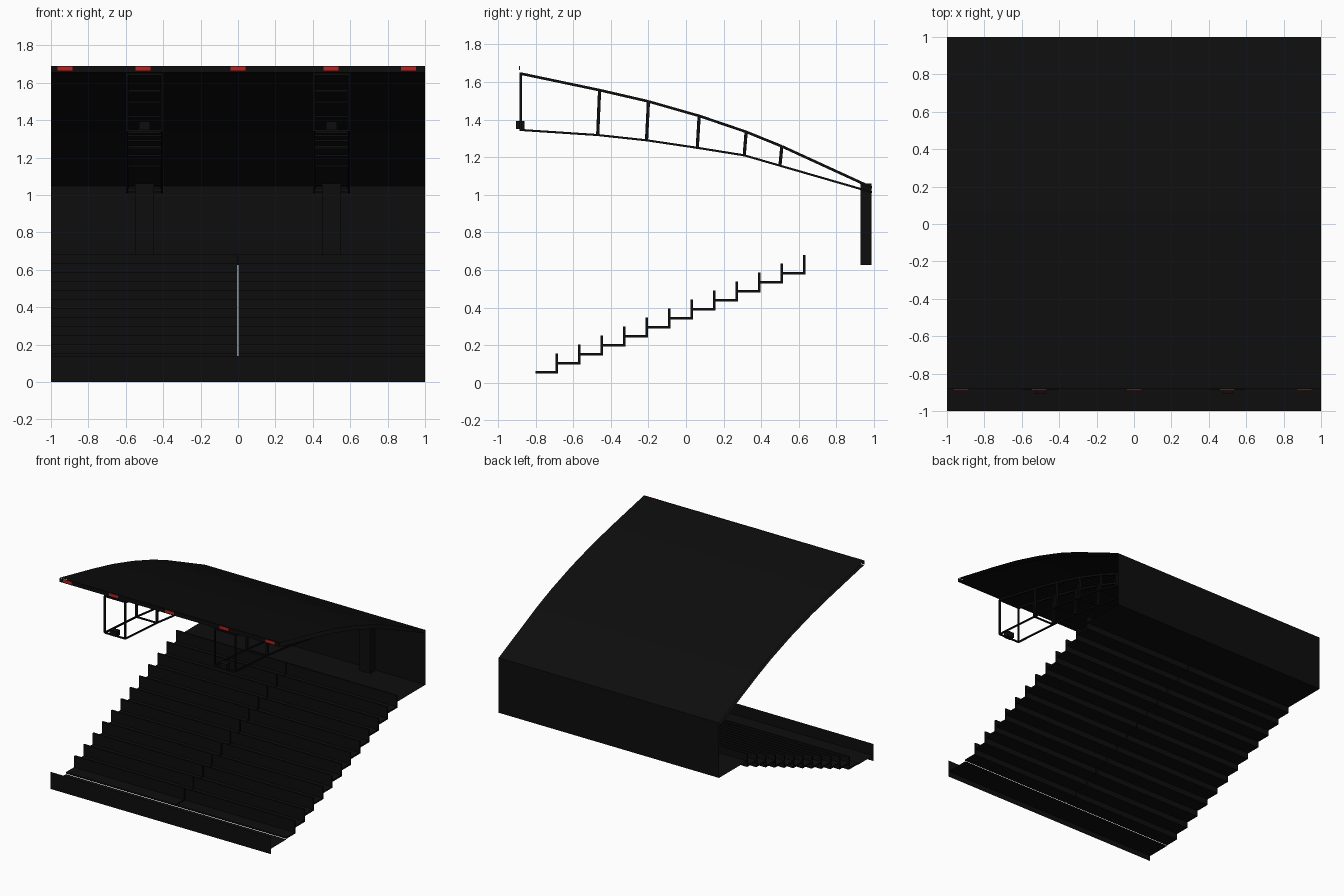
import bpy, bmesh
from mathutils import Vector

if "Cube" in bpy.data.objects:
    bpy.data.objects.remove(bpy.data.objects["Cube"])


def material(name, rgb):
    m = bpy.data.materials.new(name)
    m.diffuse_color = (*rgb, 1)
    m.use_nodes = True
    m.node_tree.nodes["Principled BSDF"].inputs["Base Color"].default_value = m.diffuse_color
    return m


DARK = material("dark_steel", (0.004, 0.004, 0.004))
RED = material("red_panel", (0.5, 0.015, 0.015))


def make(name, bm, mat=DARK):
    me = bpy.data.meshes.new(name)
    bm.to_mesh(me)
    bm.free()
    ob = bpy.data.objects.new(name, me)
    ob.data.materials.append(mat)
    bpy.context.collection.objects.link(ob)
    return ob


def extrude_x(name, profile, x0, x1, closed=False):
    """Sweep a (y, z) profile along x; closed profiles get end caps."""
    bm = bmesh.new()
    a = [bm.verts.new((x0, y, z)) for y, z in profile]
    b = [bm.verts.new((x1, y, z)) for y, z in profile]
    n = len(profile)
    for i in range(n if closed else n - 1):
        j = (i + 1) % n
        bm.faces.new((a[i], b[i], b[j], a[j]))
    if closed:
        bm.faces.new(a)
        bm.faces.new(b[::-1])
        bmesh.ops.recalc_face_normals(bm, faces=bm.faces)
    return make(name, bm)


def add_box(bm, lo, hi):
    verts = bmesh.ops.create_cube(bm, size=1)["verts"]
    lo, hi = Vector(lo), Vector(hi)
    for v in verts:
        v.co = (lo + hi) / 2 + Vector(c * d for c, d in zip(v.co, hi - lo))


def add_bar(bm, p, q, w):
    """Square bar of width w between two points."""
    p, q = Vector(p), Vector(q)
    d = q - p
    rot = d.to_track_quat('Z', 'Y')
    for v in bmesh.ops.create_cube(bm, size=1)["verts"]:
        v.co = (p + q) / 2 + rot @ Vector((v.co.x * w, v.co.y * w, v.co.z * d.length))


# Front parapet, lower walkway, upper walkway and back wall
extrude_x("front_wall", [(-1, 0), (-1, 0.14)], -1, 1)
extrude_x("front_floor", [(-1, 0.045), (-0.8, 0.045)], -1, 1)
extrude_x("upper_walkway", [(0.635, 0.625), (1, 0.625)], -1, 1)
extrude_x("back_wall", [(1, 0.625), (1, 1.075)], -1, 1)

# Terrace rows: tread with an upstanding back, split at a centre joint
T, DY, DZ = 0.012, 0.1198, 0.0478
for i in range(12):
    y1, z = -0.682 + i * DY, 0.062 + i * DZ
    y0 = y1 - DY
    top = z + 0.093
    prof = [(y0, z - T), (y1, z - T), (y1, top), (y1 - T, top), (y1 - T, z), (y0, z)]
    for side, x0, x1 in (("left", -1, -0.004), ("right", 0.004, 1)):
        extrude_x(f"terrace_row_{side}_{i + 1}", prof, x0, x1, True)

# Curved roof: upper and lower skins with a front fascia
TOP = [(-0.88, 1.645), (-0.46, 1.557), (-0.2, 1.497), (0.07, 1.42),
       (0.32, 1.335), (0.51, 1.258), (0.985, 1.04)]
LOW = [(-0.88, 1.345), (-0.47, 1.318), (-0.21, 1.29), (0.06, 1.25),
       (0.31, 1.21), (0.5, 1.155), (0.985, 1.015)]
skin = TOP[:-1] + [(1, 1.04)]
extrude_x("roof_underside", [(y, z + 0.008) for y, z in skin], -1, 1)
extrude_x("roof_top", [(y, z + 0.042) for y, z in skin[:-1]] + [(1, 1.075)], -1, 1)
extrude_x("roof_fascia", [(-0.885, 1.655), (-0.885, 1.688)], -1, 1)

# Box trusses, columns and lamps on both sides
for side, cx in (("left", -0.5), ("right", 0.5)):
    bm = bmesh.new()
    for x in (cx - 0.093, cx + 0.093):
        for chord, w in ((TOP, 0.014), (LOW, 0.011)):
            for (ya, za), (yb, zb) in zip(chord, chord[1:]):
                add_bar(bm, (x, ya, za), (x, yb, zb), w)
        for k, (t, b) in enumerate(zip(TOP[:-1], LOW)):
            add_bar(bm, (x, *t), (x, *b), 0.012 if k == 0 else 0.017)
    for y, z in TOP + LOW:
        add_bar(bm, (cx - 0.093, y, z), (cx + 0.093, y, z), 0.011)
    make(f"roof_truss_{side}", bm)

    bm = bmesh.new()
    add_box(bm, (cx - 0.05, 0.928, 0.625), (cx + 0.05, 0.988, 1.06))
    make(f"column_{side}", bm)

    bm = bmesh.new()
    add_box(bm, (cx - 0.03, -0.905, 1.35), (cx + 0.03, -0.86, 1.393))
    make(f"lamp_{side}", bm)

# Red panels on the fascia
for i, x in enumerate((-0.925, -0.508, 0, 0.497, 0.912)):
    bm = bmesh.new()
    add_box(bm, (x - 0.041, -0.89, 1.664), (x + 0.041, -0.883, 1.686))
    make(f"fascia_panel_{i + 1}", bm, RED)
